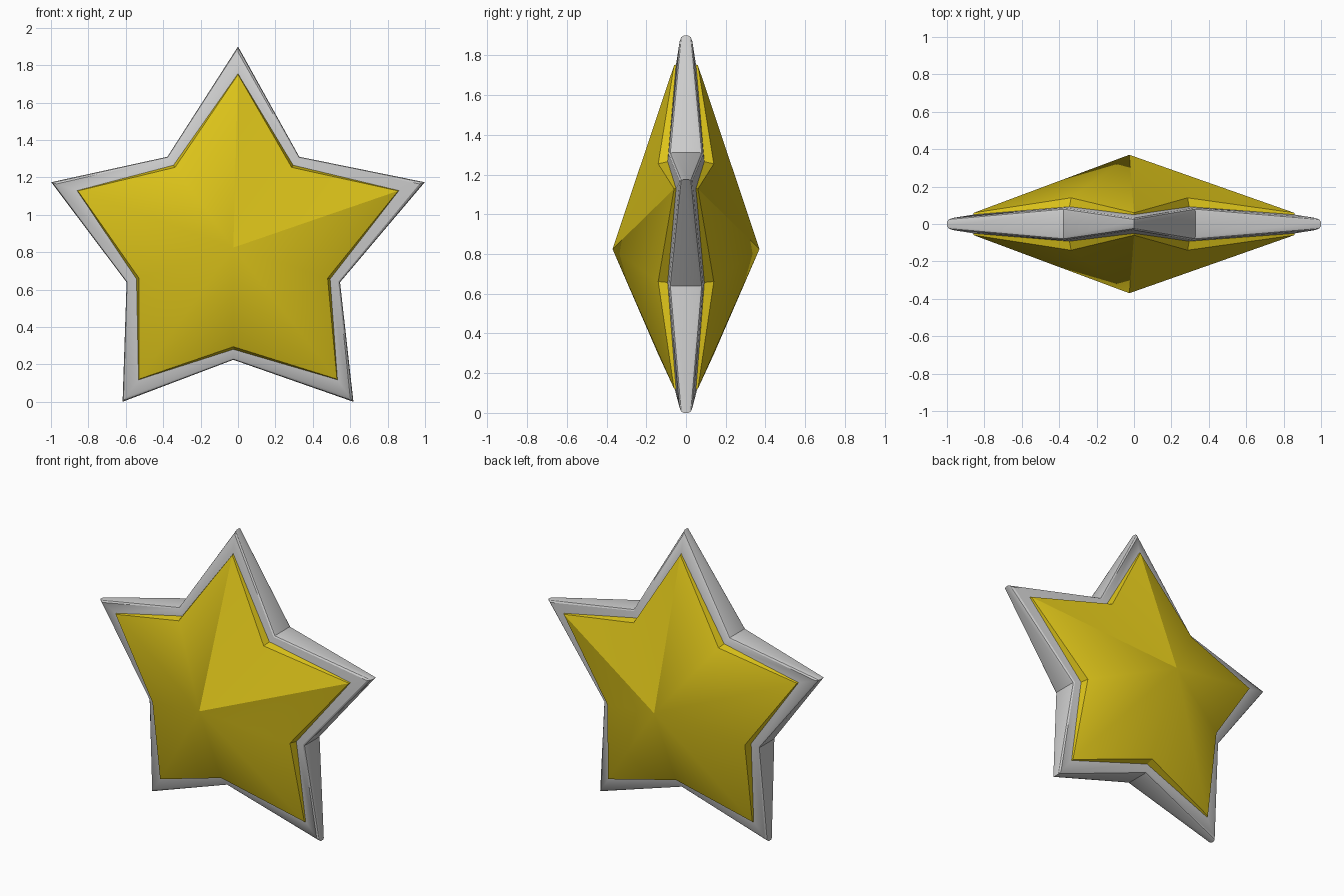
import bpy, bmesh
from math import radians, sin, cos

if "Cube" in bpy.data.objects:
    bpy.data.objects.remove(bpy.data.objects["Cube"])

TIP_C = (0.0, 0.85)        # centre of the tips (x, z)
NOTCH_C = (-0.025, 0.825)  # centre of the notches and the apex


def star_ring(bm, tip_r, tip_y, notch_r, notch_y):
    """Ten vertices, tips and notches alternating clockwise from the top."""
    ring = []
    for k in range(10):
        a = radians(90 - 36 * k)
        (cx, cz), r, y = (NOTCH_C, notch_r, notch_y) if k % 2 else (TIP_C, tip_r, tip_y)
        ring.append(bm.verts.new((cx + r * cos(a), y, cz + r * sin(a))))
    return ring


def bridge(bm, a, b):
    for i in range(10):
        j = (i + 1) % 10
        bm.faces.new((a[i], a[j], b[j], b[i]))


def finish(bm, name, colour=None, angle=30, sharp=()):
    bmesh.ops.recalc_face_normals(bm, faces=bm.faces[:])
    for f in bm.faces:
        f.smooth = True
    for e in bm.edges:
        e.smooth = not (len(e.link_faces) == 2 and e.calc_face_angle() > radians(angle))
    for e in sharp:
        e.smooth = False
    mesh = bpy.data.meshes.new(name)
    bm.to_mesh(mesh)
    bm.free()
    obj = bpy.data.objects.new(name, mesh)
    bpy.context.collection.objects.link(obj)
    if colour:
        mat = bpy.data.materials.new(name + "_colour")
        mat.diffuse_color = colour
        mat.use_nodes = True
        mat.node_tree.nodes["Principled BSDF"].inputs["Base Color"].default_value = mat.diffuse_color
        mesh.materials.append(mat)
    return obj


# Grey border: thin at the tips, thick at the notches, softened rim
half = [(1.05, 0.012, 0.600, 0.068), (1.042, 0.024, 0.597, 0.079),
        (1.02, 0.032, 0.590, 0.087), (0.905, 0.050, 0.540, 0.093)]
profile = [(a, -b, c, -d) for a, b, c, d in reversed(half)] + half
bm = bmesh.new()
rings = [star_ring(bm, *p) for p in profile]
for a, b in zip(rings, rings[1:]):
    bridge(bm, a, b)
finish(bm, "border")

# Gold domes on both faces: low side wall rising to a central apex
for side, name in ((-1, "front_dome"), (1, "back_dome")):
    bm = bmesh.new()
    base = star_ring(bm, 0.905, side * 0.049, 0.545, side * 0.090)
    top = star_ring(bm, 0.90, side * 0.060, 0.53, side * 0.140)
    bridge(bm, base, top)
    apex = bm.verts.new((NOTCH_C[0], side * 0.37, NOTCH_C[1]))
    for i in range(10):
        bm.faces.new((top[i], top[(i + 1) % 10], apex))
    creases = [bm.edges.get((apex, top[i])) for i in (0, 2)]
    creases += [bm.edges.get((top[i], top[(i + 1) % 10])) for i in range(10)]
    finish(bm, name, (0.72, 0.55, 0.01, 1), sharp=creases)
